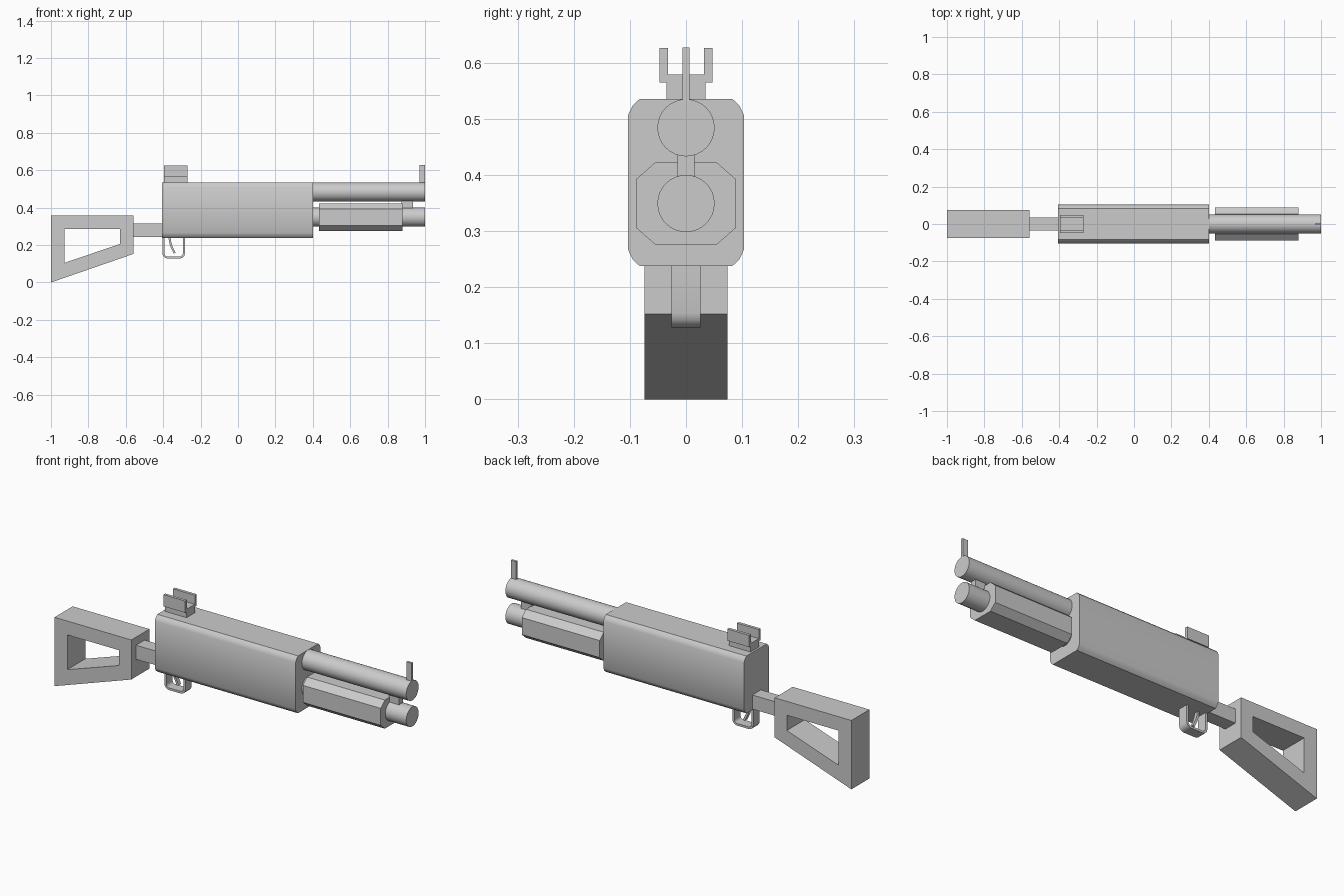
import bpy, bmesh, math
from mathutils import Vector

if "Cube" in bpy.data.objects:
    bpy.data.objects.remove(bpy.data.objects["Cube"])


def finish(name, bm, smooth=None):
    bmesh.ops.recalc_face_normals(bm, faces=bm.faces)
    me = bpy.data.meshes.new(name)
    bm.to_mesh(me)
    bm.free()
    ob = bpy.data.objects.new(name, me)
    bpy.context.collection.objects.link(ob)
    if smooth:
        bpy.ops.object.select_all(action='DESELECT')
        ob.select_set(True)
        bpy.context.view_layer.objects.active = ob
        bpy.ops.object.shade_smooth_by_angle(angle=math.radians(smooth))
    return ob


def extrude(name, pts, start, end, axis, smooth=None):
    """Extrude a closed profile: (y, z) points along X or (x, z) points along Y."""
    bm = bmesh.new()
    place = (lambda a, b: (start, a, b)) if axis == 'X' else (lambda a, b: (a, start, b))
    face = bm.faces.new([bm.verts.new(place(a, b)) for a, b in pts])
    new = bmesh.ops.extrude_face_region(bm, geom=[face])['geom']
    step = Vector((end - start, 0, 0) if axis == 'X' else (0, end - start, 0))
    bmesh.ops.translate(bm, vec=step, verts=[v for v in new if isinstance(v, bmesh.types.BMVert)])
    return finish(name, bm, smooth)


def band(name, outer, inner, half, closed, smooth=None):
    """Frame between two matching (x, z) outlines, half-width along Y."""
    bm = bmesh.new()
    rings = [[bm.verts.new((x, y, z)) for x, z in line]
             for line, y in ((outer, -half), (outer, half), (inner, half), (inner, -half))]
    n = len(outer)
    for i in range(n if closed else n - 1):
        j = (i + 1) % n
        for k in range(4):
            a, b = rings[k], rings[(k + 1) % 4]
            bm.faces.new((a[i], a[j], b[j], b[i]))
    if not closed:
        for i in (0, n - 1):
            bm.faces.new([r[i] for r in rings])
    return finish(name, bm, smooth)


def box(name, x0, x1, half, z0, z1):
    return extrude(name, [(-half, z0), (half, z0), (half, z1), (-half, z1)], x0, x1, 'X')


def mirrored(right, zc):
    """Profile symmetric in y and about height zc, from its upper right quarter."""
    up = right + [(y, 2 * zc - z) for y, z in reversed(right)]
    return up + [(-y, z) for y, z in reversed(up)]


def tube(name, zc, x0, x1, r=0.051, n=32):
    pts = [(r * math.cos(2 * math.pi * i / n), zc + r * math.sin(2 * math.pi * i / n)) for i in range(n)]
    return extrude(name, pts, x0, x1, 'X', 40)


# Skeleton stock and its neck
band("stock", [(-1, 0), (-1, 0.357), (-0.56, 0.357), (-0.56, 0.152)],
     [(-0.927, 0.105), (-0.927, 0.285), (-0.63, 0.285), (-0.63, 0.206)], 0.074, True)
box("stock_neck", -0.565, -0.40, 0.035, 0.242, 0.315)

# Receiver with softened long edges
extrude("receiver", mirrored([(0.083, 0.535), (0.095, 0.524), (0.103, 0.507)], 0.3865),
        -0.405, 0.402, 'X', 30)

# Barrel, magazine tube, pump grip and the clamp between the tubes
tube("barrel", 0.484, 0.39, 1.0)
tube("magazine_tube", 0.349, 0.39, 1.0)
extrude("pump_grip", mirrored([(0.054, 0.423), (0.088, 0.393)], 0.349), 0.433, 0.88, 'X')
box("tube_clamp", 0.875, 0.935, 0.015, 0.395, 0.437)

# Sights
box("front_sight", 0.97, 1.0, 0.006, 0.525, 0.627)
box("rear_sight_base", -0.395, -0.27, 0.035, 0.53, 0.568)
extrude("rear_sight", [(-0.047, 0.565), (0.047, 0.565), (0.047, 0.626), (0.032, 0.626),
                       (0.032, 0.579), (-0.032, 0.579), (-0.032, 0.626), (-0.047, 0.626)],
        -0.395, -0.27, 'X')


# Trigger guard: U-shaped strap with rounded lower corners
def guard_line(inset):
    x0, x1, z0, r = -0.404 + inset, -0.284 - inset, 0.128 + inset, 0.026 - inset
    line = [(x0, 0.245)]
    for cx, a0 in ((x0 + r, 180), (x1 - r, 270)):
        line += [(cx + r * math.cos(math.radians(a0 + d)), z0 + r + r * math.sin(math.radians(a0 + d)))
                 for d in (0, 30, 60, 90)]
    return line + [(x1, 0.245)]


band("trigger_guard", guard_line(0), guard_line(0.011), 0.026, False, 35)

# Curved trigger
front = [(-0.372, 0.245), (-0.369, 0.218), (-0.361, 0.19), (-0.344, 0.155)]
band("trigger", front, [(x + 0.011, z + 0.003) for x, z in front], 0.01, False, 35)
